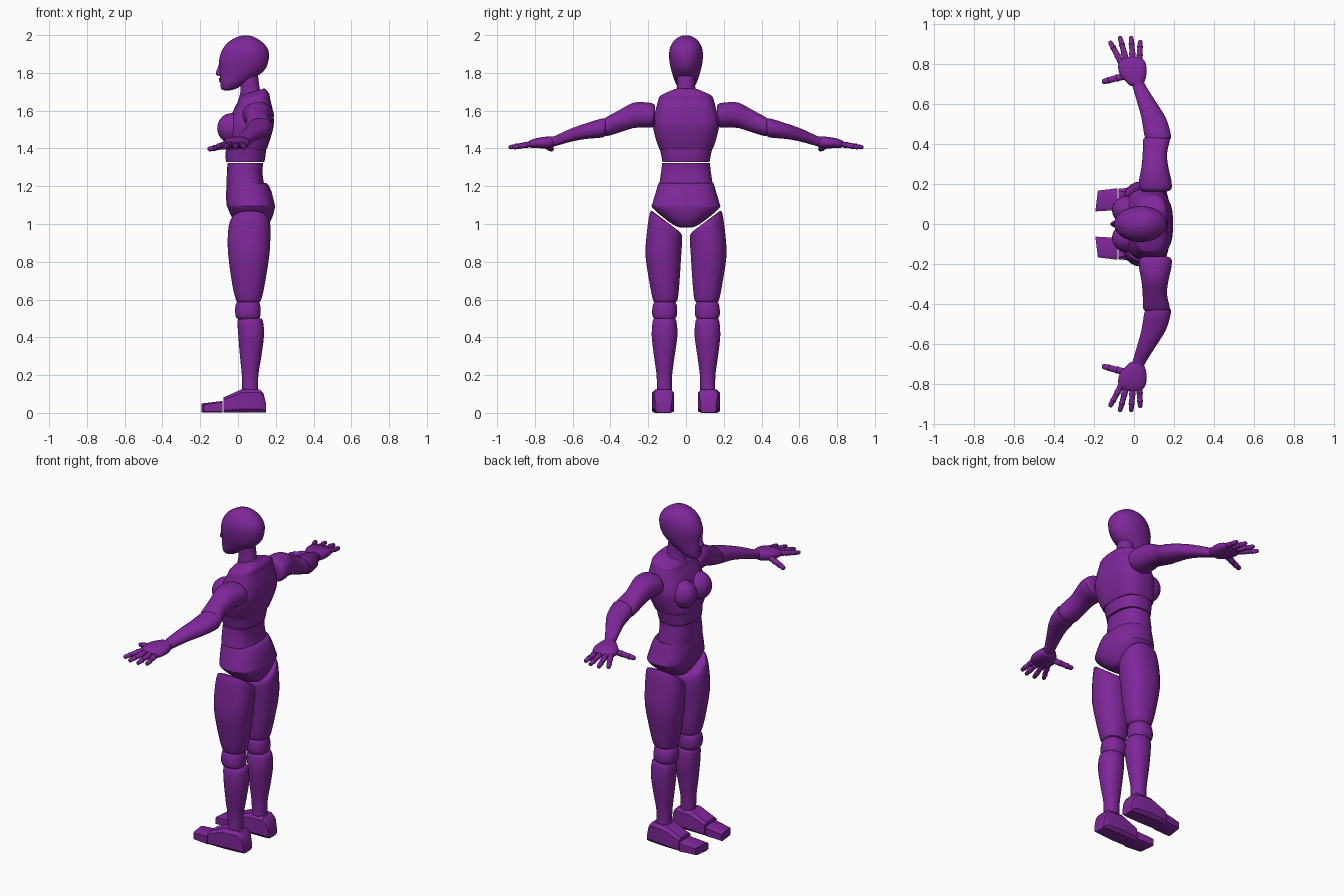
import bpy, bmesh, math
from mathutils import Matrix, Vector

purple = bpy.data.materials.new("purple")
purple.diffuse_color = (0.21, 0.02, 0.32, 1)

# axis -> how (along, a, b) maps to x, y, z
MAP = {'z': lambda t, a, b: (a, b, t),
       'y': lambda t, a, b: (a, t, b),
       'x': lambda t, a, b: (t, a, b)}


def finish(name, bm, mirror=False):
    bmesh.ops.recalc_face_normals(bm, faces=bm.faces)
    me = bpy.data.meshes.new(name)
    bm.to_mesh(me)
    bm.free()
    me.materials.append(purple)
    ob = bpy.data.objects.new(name, me)
    bpy.context.collection.objects.link(ob)
    bpy.ops.object.select_all(action='DESELECT')
    ob.select_set(True)
    bpy.context.view_layer.objects.active = ob
    bpy.ops.object.shade_smooth_by_angle(angle=math.radians(35))
    if mirror:
        m = ob.modifiers.new("mirror", 'MIRROR')
        m.use_axis = (False, True, False)
        m.use_mirror_merge = False
    return ob


def refine(rings, steps):
    """Catmull-Rom interpolation between rings."""
    out = []
    for i in range(len(rings) - 1):
        p0, p1 = rings[max(i - 1, 0)], rings[i]
        p2, p3 = rings[i + 1], rings[min(i + 2, len(rings) - 1)]
        for s in range(steps):
            u = s / steps
            out.append(tuple(
                0.5 * (2 * b + (c - a) * u + (2 * a - 5 * b + 4 * c - d) * u * u
                       + (3 * b - a - 3 * c + d) * u ** 3)
                for a, b, c, d in zip(p0, p1, p2, p3)))
    return out + [rings[-1]]


def loft(name, rings, axis='z', n=24, power=2.0, steps=3, mirror=False):
    """Rings: (along, a_min, a_max, b_min, b_max, a_tilt, b_tilt)."""
    rings = [tuple(r) + (0,) * (7 - len(r)) for r in rings]
    if steps > 1:
        rings = refine(rings, steps)
    bm = bmesh.new()
    loops = []
    for t, a0, a1, b0, b1, ta, tb in rings:
        loop = []
        for k in range(n):
            w = 2 * math.pi * (k + 0.5) / n
            c, s = math.cos(w), math.sin(w)
            da = (a1 - a0) / 2 * math.copysign(abs(c) ** (2 / power), c)
            db = (b1 - b0) / 2 * math.copysign(abs(s) ** (2 / power), s)
            co = MAP[axis](t + ta * da + tb * db, (a0 + a1) / 2 + da, (b0 + b1) / 2 + db)
            loop.append(bm.verts.new(co))
        loops.append(loop)
    for p, q in zip(loops, loops[1:]):
        for k in range(n):
            bm.faces.new((p[k], p[(k + 1) % n], q[(k + 1) % n], q[k]))
    bm.faces.new(loops[0])
    bm.faces.new(loops[-1])
    return finish(name, bm, mirror)


def sym(rows):
    """Rows (z, x_min, x_max, half_width, tilt) -> rings centred on y = 0."""
    return [(r[0], r[1], r[2], -r[3], r[3], r[4] if len(r) > 4 else 0) for r in rows]


def digit(name, p, q, r):
    """Jointed finger from p to q, slightly swollen at the knuckles."""
    p, q = Vector(p), Vector(q)
    d = q - p
    rot = d.to_track_quat('Z', 'Y').to_matrix().to_4x4()
    bm = bmesh.new()
    prof = [(0, 1), (.3, .85), (.36, 1), (.42, .85), (.66, .78), (.71, .92),
            (.76, .75), (.93, .7), (.98, .5), (1, .2)]
    loops = []
    for t, s in prof:
        loops.append([bm.verts.new(Matrix.Translation(p) @ rot @ Vector(
            (r * s * math.cos(k * math.pi / 5), r * s * math.sin(k * math.pi / 5), t * d.length)))
            for k in range(10)])
    for a, b in zip(loops, loops[1:]):
        for k in range(10):
            bm.faces.new((a[k], a[(k + 1) % 10], b[(k + 1) % 10], b[k]))
    bm.faces.new(loops[0])
    bm.faces.new(loops[-1])
    finish(name, bm, True)


# Head, nose, lips and neck
loft("head", sym([(1.708, -.075, -.04, .018), (1.716, -.09, -.01, .036), (1.745, -.094, .04, .055),
                  (1.78, -.097, .10, .068), (1.82, -.097, .145, .08), (1.87, -.1, .163, .089),
                  (1.92, -.085, .161, .088), (1.96, -.055, .132, .072),
                  (1.988, -.01, .09, .042), (1.999, .025, .055, .012)]), n=32)
loft("nose", sym([(1.783, -.10, -.06, .012), (1.79, -.116, -.06, .017), (1.802, -.118, -.06, .015),
                  (1.83, -.107, -.06, .009), (1.86, -.099, -.06, .006)]), n=12)
loft("lips", sym([(1.75, -.095, -.06, .012), (1.757, -.103, -.06, .02), (1.762, -.099, -.06, .022),
                  (1.768, -.103, -.06, .018), (1.774, -.097, -.06, .01)]), n=12, steps=2)
loft("neck", sym([(1.66, -.002, .125, .058, .2), (1.71, .012, .115, .05, .2),
                  (1.79, .015, .105, .048, .1)]))

# Torso
loft("chest", sym([(1.395, -.06, .15, .14), (1.41, -.066, .158, .147), (1.47, -.055, .177, .166),
                   (1.53, -.05, .19, .176), (1.60, -.025, .185, .162), (1.655, -.002, .17, .147, .1),
                   (1.675, .002, .165, .135, .2), (1.70, .02, .14, .075, .3)]),
     n=32, power=2.9)
bm = bmesh.new()
bmesh.ops.create_uvsphere(bm, u_segments=24, v_segments=14, radius=1,
                          matrix=Matrix.Translation((-.035, .07, 1.507))
                          @ Matrix.Diagonal((.075, .072, .08, 1)))
finish("bust", bm, True)
loft("ribs", sym([(1.328, -.064, .14, .125), (1.36, -.066, .146, .131), (1.41, -.064, .15, .142)]),
     n=32, power=2.5)
loft("waist", sym([(1.205, -.06, .14, .143), (1.25, -.06, .132, .136), (1.29, -.058, .13, .13),
                   (1.322, -.056, .134, .127)]), n=32, power=2.5)
loft("pelvis", sym([(.982, .02, .13, .03), (.992, .0, .155, .06), (1.03, -.03, .18, .115),
                    (1.085, -.055, .195, .178), (1.11, -.062, .193, .178),
                    (1.17, -.063, .178, .16), (1.205, -.06, .162, .15),
                    (1.216, -.058, .15, .146)]), n=32, power=2.4)

# Legs
loft("thigh", [(1.015, -.022, .155, .035, .18, 0, .75), (1.0, -.045, .17, .022, .193, 0, .68),
               (.93, -.055, .172, .02, .208, 0, .25), (.83, -.052, .166, .025, .215),
               (.68, -.031, .142, .035, .192), (.60, -.012, .124, .044, .176),
               (.587, -.002, .112, .055, .166)], power=2.3, mirror=True)
loft("knee", [(.495, .0, .11, .06, .165), (.51, -.012, .118, .05, .177), (.54, -.016, .12, .046, .18),
              (.575, -.012, .117, .05, .174), (.59, 0, .11, .06, .165)], power=2.3, mirror=True)
loft("calf", [(.12, .022, .107, .075, .155), (.2, .02, .108, .073, .156), (.3, .01, .124, .06, .17),
              (.41, .001, .138, .045, .182), (.485, -.003, .133, .05, .177),
              (.5, .01, .12, .06, .167)], power=2.2, mirror=True)

# Feet with separate blocky toes
loft("foot", [(-.078, .065, .18, 0, .083), (.02, .062, .182, 0, .127), (.115, .066, .172, 0, .127),
              (.135, .07, .168, 0, .105), (.148, .078, .16, 0, .05)],
     axis='x', n=8, power=5, steps=1, mirror=True)
loft("toes", [(-.187, .062, .168, .002, .05, .12), (-.082, .068, .18, 0, .064)],
     axis='x', n=8, power=7, steps=1, mirror=True)

# Arms
loft("upper_arm", [(.163, .05, .165, 1.535, 1.622), (.175, .027, .188, 1.512, 1.638),
                   (.22, .025, .187, 1.51, 1.645), (.28, .036, .173, 1.507, 1.642),
                   (.35, .043, .165, 1.485, 1.605), (.42, .045, .18, 1.465, 1.567),
                   (.436, .06, .172, 1.48, 1.55)], axis='y', power=2.2, mirror=True)
loft("forearm", [(.425, .065, .175, 1.475, 1.55), (.44, .052, .186, 1.458, 1.56),
                 (.53, .037, .16, 1.45, 1.533), (.61, .015, .11, 1.435, 1.505),
                 (.69, -.008, .06, 1.413, 1.468), (.71, -.012, .05, 1.412, 1.462)],
     axis='y', power=2.2, mirror=True)

# Hands
loft("palm", [(.69, -.015, .035, 1.42, 1.455), (.705, -.035, .05, 1.405, 1.463),
              (.745, -.07, .062, 1.4, 1.462), (.79, -.08, .062, 1.402, 1.455),
              (.82, -.068, .05, 1.403, 1.445), (.835, -.045, .03, 1.41, 1.435)],
     axis='y', power=2.5, mirror=True)
for name, bx, tx, ty in [("index_finger", -.06, -.122, .915), ("middle_finger", -.034, -.072, .939),
                         ("ring_finger", -.004, -.015, .94), ("little_finger", .026, .032, .92)]:
    digit(name, (bx, .8, 1.427), (tx, ty, 1.405), .017)
digit("thumb", (-.04, .742, 1.42), (-.16, .71, 1.395), .019)
